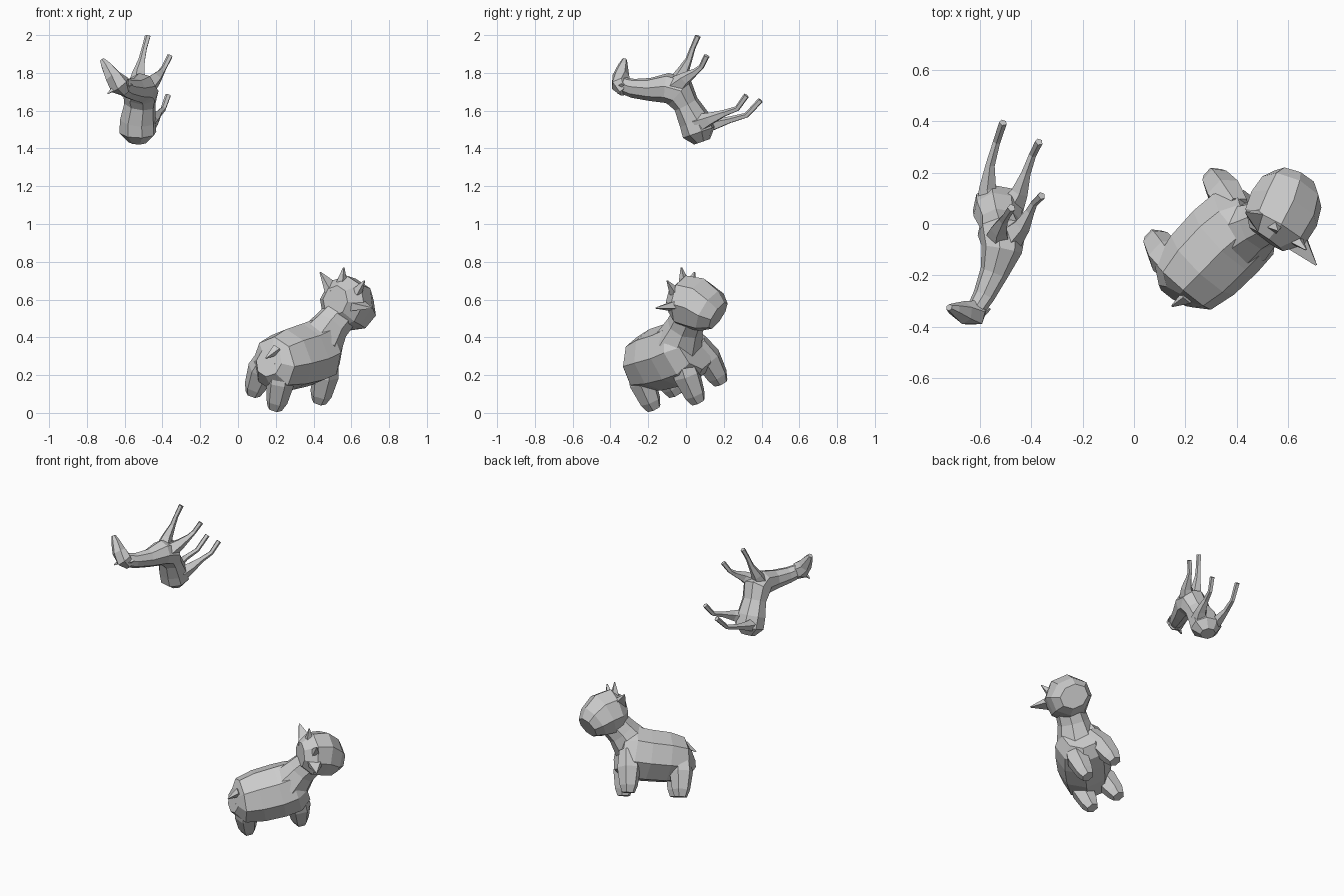
import bpy, bmesh, math
from mathutils import Vector


def loft(name, sections, right, sides=8):
    """Flat-shaded tube; each section is x, y, z, half width, half height."""
    bm = bmesh.new()
    pts = [Vector(s[:3]) for s in sections]
    rings = []
    for i, s in enumerate(sections):
        t = (pts[min(i + 1, len(pts) - 1)] - pts[max(i - 1, 0)]).normalized()
        side = (right - t * right.dot(t)).normalized()
        up = side.cross(t)
        ring = []
        for k in range(sides):
            a = 2 * math.pi * (k + 0.5) / sides
            ring.append(bm.verts.new(pts[i] + side * s[3] * math.cos(a) + up * s[4] * math.sin(a)))
        rings.append(ring)
    for a, b in zip(rings, rings[1:]):
        for k in range(sides):
            n = (k + 1) % sides
            bm.faces.new((a[k], a[n], b[n], b[k]))
    bm.faces.new(rings[0])
    bm.faces.new(rings[-1])
    bmesh.ops.recalc_face_normals(bm, faces=bm.faces)
    me = bpy.data.meshes.new(name)
    bm.to_mesh(me)
    bm.free()
    ob = bpy.data.objects.new(name, me)
    bpy.context.collection.objects.link(ob)
    return ob


def limb(name, path, right, sides=6):
    """Round limb; each point is x, y, z, radius."""
    return loft(name, [(*p, p[3]) for p in path], right, sides)


def spike(name, base, tip, radius, right, flat=1.0):
    return loft(name, [(*base, radius, radius * flat), (*tip, 0.004, 0.004)], right, 4)


# Chubby cow: axes of its tilted body
F = Vector((0.67, 0.72, 0.16)).normalized()
R = Vector((0.61, -0.63, -0.48))
R = (R - F * R.dot(F)).normalized()
U = R.cross(F)
C = Vector((0.32, -0.10, 0.29))


def cow(r, f, u):
    return C + R * r + F * f + U * u


# Body: forward, up, half width, half height
body = [(-0.24, 0.02, 0.08, 0.08), (-0.195, 0.0, 0.145, 0.145), (-0.08, 0.005, 0.17, 0.165),
        (0.05, 0.01, 0.175, 0.17), (0.15, 0.02, 0.165, 0.175), (0.22, 0.03, 0.11, 0.13)]
loft("cow_body", [(*cow(0, f, u), w, h) for f, u, w, h in body], R)
limb("cow_neck", [(0.43, -0.04, 0.37, 0.13), (0.49, -0.005, 0.46, 0.10), (0.56, 0.03, 0.54, 0.09)], R, 8)
loft("cow_head", [(0.515, -0.06, 0.595, 0.08, 0.08), (0.55, -0.01, 0.59, 0.135, 0.14),
                  (0.585, 0.06, 0.575, 0.145, 0.145), (0.615, 0.125, 0.54, 0.135, 0.115),
                  (0.63, 0.17, 0.515, 0.095, 0.075)], R)

# Cow legs, leaning in towards the body at the top
feet = {"near_rear": (0.20, -0.18, 0.045, -1), "far_rear": (0.085, -0.065, 0.12, 1),
        "near_front": (0.435, 0.055, 0.08, -1), "far_front": (0.315, 0.175, 0.18, 1)}
for n, (x, y, z, s) in feet.items():
    p = Vector((x, y, z))
    limb("cow_leg_" + n, [(*(p + U * 0.24 + R * s * 0.035), 0.06), (*(p + U * 0.13 + R * s * 0.01), 0.075),
                          (*(p + U * 0.02), 0.058), (*(p - U * 0.025), 0.04)], R)
spike("cow_tail", cow(0, -0.20, 0.09), cow(0, -0.275, 0.05), 0.03, R)

# Cow ears and horns
spike("cow_ear_left", (0.51, 0.01, 0.64), (0.435, 0.045, 0.745), 0.07, F, 0.5)
spike("cow_ear_right", (0.62, -0.05, 0.57), (0.71, -0.16, 0.555), 0.07, F, 0.5)
spike("cow_horn_left", (0.55, -0.01, 0.69), (0.56, -0.025, 0.77), 0.03, R)
spike("cow_horn_right", (0.63, -0.06, 0.64), (0.67, -0.10, 0.70), 0.03, R)

# Slender deer tumbling upside down
D = Vector((0.95, -0.1, -0.28)).normalized()
loft("deer_body", [(-0.53, 0.085, 1.435, 0.05, 0.045), (-0.53, 0.068, 1.485, 0.10, 0.09),
                   (-0.53, 0.045, 1.55, 0.098, 0.085), (-0.52, 0.0, 1.635, 0.085, 0.068),
                   (-0.515, -0.035, 1.70, 0.095, 0.09), (-0.515, -0.10, 1.72, 0.08, 0.08),
                   (-0.545, -0.19, 1.712, 0.055, 0.062), (-0.585, -0.28, 1.718, 0.042, 0.052),
                   (-0.62, -0.34, 1.735, 0.035, 0.045)], D)
loft("deer_head", [(-0.595, -0.325, 1.70, 0.03, 0.03), (-0.625, -0.345, 1.735, 0.06, 0.052),
                   (-0.665, -0.345, 1.785, 0.045, 0.045), (-0.70, -0.333, 1.84, 0.028, 0.026),
                   (-0.72, -0.325, 1.87, 0.014, 0.013)], D, 6)
spike("deer_ear_left", (-0.64, -0.35, 1.73), (-0.69, -0.36, 1.69), 0.022, D)
spike("deer_ear_right", (-0.60, -0.35, 1.73), (-0.56, -0.33, 1.74), 0.022, D)

# Deer legs from body to hoof
radii = (0.055, 0.035, 0.019, 0.015, 0.016)
legs = {
    "front_left": [(-0.53, -0.06, 1.73), (-0.525, -0.02, 1.80), (-0.508, 0.015, 1.87), (-0.495, 0.035, 1.93), (-0.477, 0.063, 1.995)],
    "front_right": [(-0.48, -0.05, 1.73), (-0.435, -0.005, 1.77), (-0.405, 0.05, 1.805), (-0.39, 0.08, 1.83), (-0.36, 0.11, 1.89)],
    "hind_left": [(-0.56, 0.075, 1.515), (-0.57, 0.14, 1.525), (-0.56, 0.23, 1.55), (-0.535, 0.32, 1.575), (-0.51, 0.395, 1.655)],
    "hind_right": [(-0.48, 0.065, 1.53), (-0.445, 0.125, 1.555), (-0.42, 0.20, 1.585), (-0.395, 0.27, 1.61), (-0.37, 0.32, 1.68)],
}
for n, path in legs.items():
    limb("deer_leg_" + n, [(*p, r) for p, r in zip(path, radii)], D, 5)
